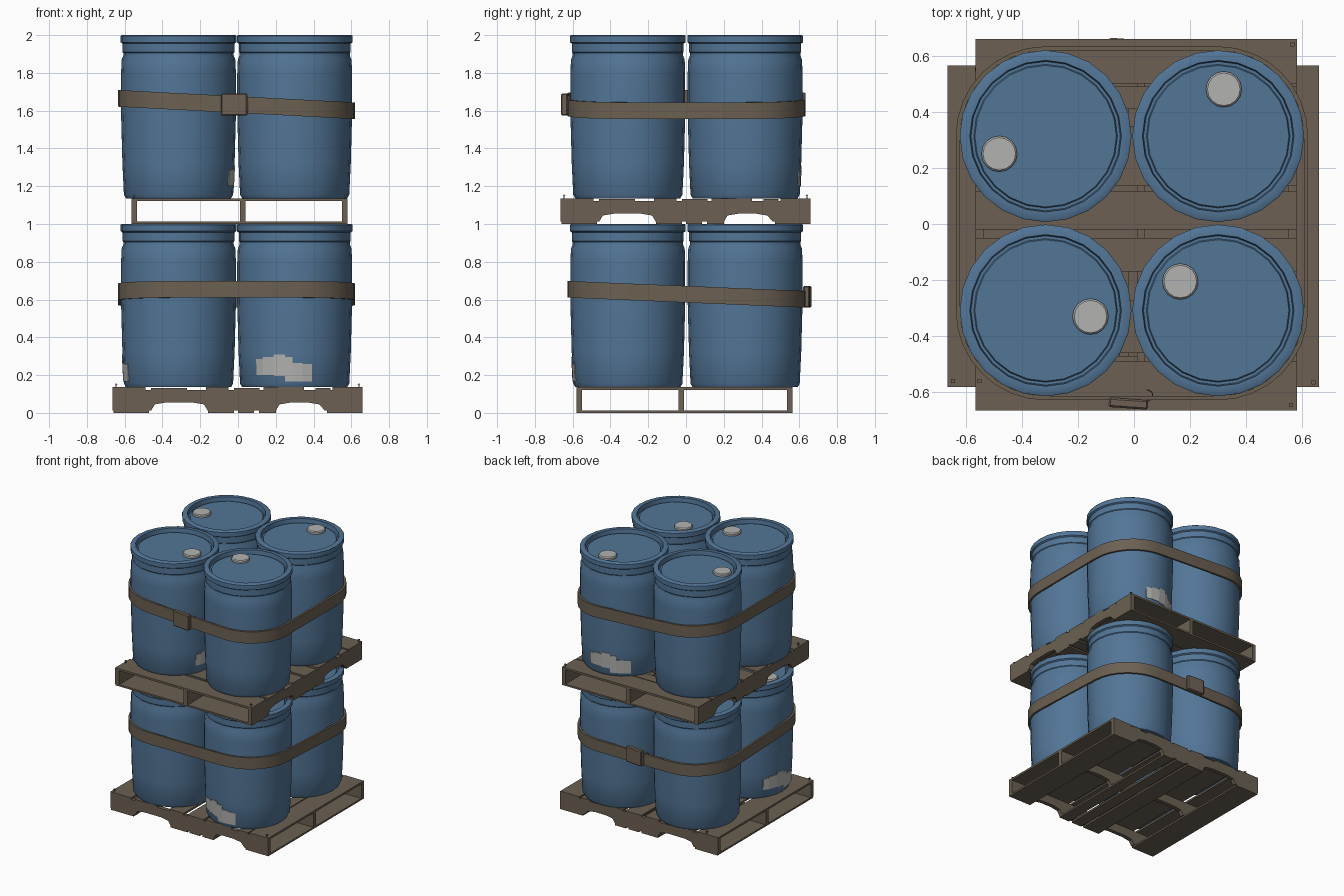
import bpy, bmesh, math
from math import sin, cos, pi, radians
from mathutils import Matrix

cube = bpy.data.objects.get("Cube")
if cube:
    bpy.data.objects.remove(cube)


def material(name, rgb):
    m = bpy.data.materials.new(name)
    m.use_nodes = True
    m.diffuse_color = (*rgb, 1)
    m.node_tree.nodes["Principled BSDF"].inputs["Base Color"].default_value = (*rgb, 1)
    return m


BLUE = material("drum blue", (0.085, 0.18, 0.31))
BROWN = material("weathered brown", (0.15, 0.118, 0.085))
GREY = material("pale grey", (0.45, 0.45, 0.44))


def finish(bm, name, mat, matrix=None, smooth=False):
    bmesh.ops.recalc_face_normals(bm, faces=bm.faces)
    mesh = bpy.data.meshes.new(name)
    bm.to_mesh(mesh)
    bm.free()
    mesh.materials.append(mat)
    ob = bpy.data.objects.new(name, mesh)
    bpy.context.collection.objects.link(ob)
    if matrix:
        ob.matrix_world = matrix
    if smooth:
        bpy.ops.object.select_all(action='DESELECT')
        ob.select_set(True)
        bpy.context.view_layer.objects.active = ob
        bpy.ops.object.shade_smooth_by_angle(angle=radians(35))
    return ob


def add_box(bm, x0, x1, y0, y1, z0, z1):
    m = Matrix.Translation(((x0 + x1) / 2, (y0 + y1) / 2, (z0 + z1) / 2))
    m = m @ Matrix.Diagonal((x1 - x0, y1 - y0, z1 - z0, 1))
    bmesh.ops.create_cube(bm, size=1, matrix=m)


def lathe(name, mat, profile, matrix, sides=24):
    bm = bmesh.new()
    rings = [[bm.verts.new((r * cos(2 * pi * i / sides), r * sin(2 * pi * i / sides), z))
              for i in range(sides)] for r, z in profile]
    for a, b in zip(rings, rings[1:]):
        for i in range(sides):
            j = (i + 1) % sides
            bm.faces.new((a[i], a[j], b[j], b[i]))
    bm.faces.new(rings[0])
    bm.faces.new(rings[-1])
    return finish(bm, name, mat, matrix, True)


# Drum outline: body, neck groove, collar, rim and recessed lid
BODY = [(0.278, 0.136), (0.289, 0.155), (0.297, 0.32), (0.304, 0.58), (0.304, 0.8), (0.301, 0.87)]
DRUM = BODY + [(0.292, 0.892), (0.292, 0.905), (0.296, 0.91), (0.296, 0.955), (0.306, 0.962),
               (0.306, 0.996), (0.3, 1.0), (0.27, 1.0), (0.266, 0.965), (0.256, 0.965), (0.252, 0.975)]
CAP = [(0.064, 0.97), (0.064, 0.988), (0.058, 0.995)]


def body_radius(z):
    for (r0, z0), (r1, z1) in zip(BODY, BODY[1:]):
        if z <= z1:
            return r0 + (r1 - r0) * (z - z0) / (z1 - z0)
    return BODY[-1][0]


# Ragged label: strips of angle range, bottom and top
LABEL = [(-43, -35, .2, .285), (-35, -22, .2, .295), (-22, -10, .195, .31),
         (-10, -2, .165, .295), (-2, 8, .165, .265), (8, 18, .165, .26)]


def label(name, matrix, facing):
    bm = bmesh.new()
    for a0, a1, z0, z1 in LABEL:
        corners = []
        for a, z in ((a0, z0), (a1, z0), (a1, z1), (a0, z1)):
            t, r = radians(facing + a), body_radius(z) + 0.004
            corners.append(bm.verts.new((r * cos(t), r * sin(t), z)))
        bm.faces.new(corners)
        inner = [bm.verts.new((v.co.x * .985, v.co.y * .985, v.co.z)) for v in corners]
        for i in range(4):
            bm.faces.new((corners[i - 1], corners[i], inner[i], inner[i - 1]))
        bm.faces.new(inner)
    finish(bm, name, GREY, matrix)


DECK = [(-.665, -.49), (-.46, -.27), (-.17, -.05), (-.02, .115), (.135, .35), (.41, .49), (.5, .66)]
BASE = [(-.66, -.47), (-.16, -.02), (0, .085), (.11, .2), (.47, .66)]
# Notched runner side outline
RUNNER = [(-.665, .012), (-.46, .012), (-.44, .045), (-.38, .055), (-.24, .055), (-.18, .045),
          (-.16, .012), (.2, .012), (.22, .045), (.28, .055), (.37, .055), (.43, .045),
          (.46, .012), (.66, .012), (.66, .122), (-.665, .122)]


def pallet(tier, matrix):
    bm = bmesh.new()
    for i, (a, b) in enumerate(DECK):
        add_box(bm, a, b, -.58, .565, .121, .136 - .003 * (i % 2))
    finish(bm, tier + "_pallet_deck_boards", BROWN, matrix)
    bm = bmesh.new()
    for a, b in BASE:
        add_box(bm, a, b, -.58, .565, 0, .013)
    finish(bm, tier + "_pallet_base_boards", BROWN, matrix)
    bm = bmesh.new()
    for y in (-.565, -.025, .55):
        face = bm.faces.new([bm.verts.new((x, y - .015, z)) for x, z in RUNNER])
        new = bmesh.ops.extrude_face_region(bm, geom=[face])["geom"]
        bmesh.ops.translate(bm, vec=(0, .03, 0),
                            verts=[v for v in new if isinstance(v, bmesh.types.BMVert)])
    finish(bm, tier + "_pallet_runners", BROWN, matrix)
    # Protruding nails
    bm = bmesh.new()
    for x, y in ((-.645, -.56), (-.56, .55), (.64, -.565)):
        add_box(bm, x - .003, x + .003, y - .003, y + .003, .12, .155)
        add_box(bm, x - .007, x + .007, y - .007, y + .007, .15, .154)
    finish(bm, tier + "_pallet_nails", BROWN, matrix)


CX, CY = (-.315, .30), (-.308, .313)


def strap(tier, base, height, slope_x, slope_y, half):
    # Band pulled round the four drums
    bm = bmesh.new()
    rows = []
    for k, (cx, cy) in enumerate(((CX[1], CY[1]), (CX[0], CY[1]), (CX[0], CY[0]), (CX[1], CY[0]))):
        for s in range(9):
            t = pi / 2 * (k + s / 8)
            row = []
            for r, dz in ((.305, -half), (.32, -half), (.32, half), (.305, half)):
                x, y = cx + r * cos(t), cy + r * sin(t)
                row.append(bm.verts.new((x, y, base + height + slope_x * x + slope_y * y + dz)))
            rows.append(row)
    for i, a in enumerate(rows):
        b = rows[(i + 1) % len(rows)]
        for j in range(4):
            bm.faces.new((a[j], b[j], b[j - 1], a[j - 1]))
    finish(bm, tier + "_strap", BROWN, None, True)


def buckle(tier, y, z, side):
    place = Matrix.Translation((-.02, y, z)) @ Matrix.Rotation(0 if side < 0 else pi, 4, 'Z')
    bm = bmesh.new()
    add_box(bm, -.07, .07, -.016, .018, -.058, .058)
    bmesh.ops.bevel(bm, geom=bm.edges[:], offset=.006, segments=1, affect='EDGES')
    finish(bm, tier + "_buckle", BROWN, place @ Matrix.Rotation(radians(-4), 4, 'Z'))
    # Loose curled strap end beside the buckle
    curve = bpy.data.curves.new(tier + "_strap_end", 'CURVE')
    curve.dimensions = '3D'
    curve.extrude = .03
    curve.bevel_depth = .002
    spline = curve.splines.new('POLY')
    spline.points.add(7)
    for i, p in enumerate(spline.points):
        t = -pi / 2 + i * pi / 7
        p.co = (.065 + .022 * cos(t), .03 + .02 * sin(t), 0, 1)
    curve.materials.append(BROWN)
    ob = bpy.data.objects.new(curve.name, curve)
    bpy.context.collection.objects.link(ob)
    ob.matrix_world = place


def drums(tier, base, caps, labels):
    for i, side in enumerate(("right", "left")):
        for j, end in enumerate(("front", "back")):
            name = f"{tier}_{end}_{side}"
            place = Matrix.Translation((CX[i], CY[j], base))
            lathe(name + "_drum", BLUE, DRUM, place)
            x, y = caps[i, j]
            lathe(name + "_cap", GREY, CAP, Matrix.Translation((x, y, base)), 16)
            if (i, j) in labels:
                label(name + "_label", place, labels[i, j])


# Lower tier
pallet("lower", Matrix())
drums("lower", 0, {(0, 0): (-.5, -.28), (1, 0): (.27, -.47), (0, 1): (-.2, .2), (1, 1): (.42, .42)},
      {(0, 0): 187, (1, 0): -90})
strap("lower", 0, .628, 0, -.042, .044)
buckle("lower", .643, .615, 1)

# Upper tier, pallet turned a quarter
pallet("upper", Matrix.Translation((0, 0, 1)) @ Matrix.Rotation(pi / 2, 4, 'Z'))
drums("upper", 1, {(0, 0): (-.155, -.33), (1, 0): (.165, -.205), (0, 1): (-.48, .25), (1, 1): (.32, .48)},
      {(0, 0): 17, (1, 1): 116})
strap("upper", 1, .632, -.052, 0, .044)
buckle("upper", -.641, 1.633, -1)
